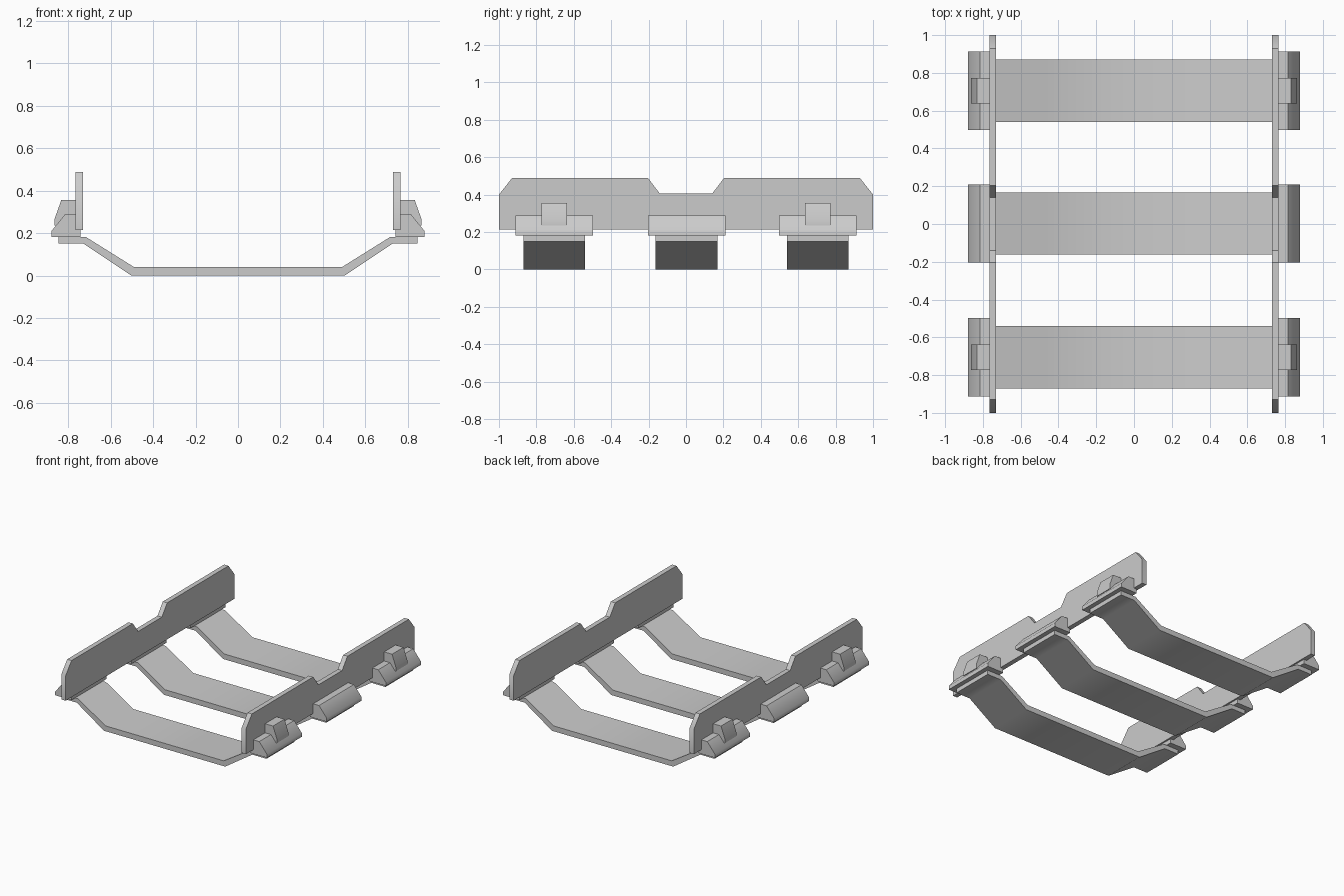
import bpy, bmesh, math

if "Cube" in bpy.data.objects:
    bpy.data.objects.remove(bpy.data.objects["Cube"])


def extrude_profile(name, pts, axis, lo, hi):
    """Extrude a closed profile: axis 'x' takes (y, z) points, axis 'y' takes (x, z)."""
    def place(p, t):
        return (t, p[0], p[1]) if axis == 'x' else (p[0], t, p[1])
    bm = bmesh.new()
    a = [bm.verts.new(place(p, lo)) for p in pts]
    b = [bm.verts.new(place(p, hi)) for p in pts]
    bm.faces.new(a)
    bm.faces.new(b[::-1])
    n = len(pts)
    for i in range(n):
        j = (i + 1) % n
        bm.faces.new((a[i], b[i], b[j], a[j]))
    bmesh.ops.recalc_face_normals(bm, faces=bm.faces)
    mesh = bpy.data.meshes.new(name)
    bm.to_mesh(mesh)
    bm.free()
    obj = bpy.data.objects.new(name, mesh)
    bpy.context.collection.objects.link(obj)
    bpy.ops.object.select_all(action='DESELECT')
    obj.select_set(True)
    bpy.context.view_layer.objects.active = obj
    bpy.ops.object.shade_smooth_by_angle(angle=math.radians(40))
    return obj


def mirrored(half):
    """Complete a symmetric outline from its positive half."""
    return half + [(-u, v) for u, v in reversed(half)]


# Profiles
rail = mirrored([(0.14, 0.405), (0.203, 0.488), (0.93, 0.488), (1.0, 0.40), (1.0, 0.214)])
strap = mirrored([(0.49, 0.04), (0.717, 0.182), (0.845, 0.182), (0.845, 0.15),
                  (0.728, 0.15), (0.503, 0.0)])
# the strap outline is a closed loop: top half-edge first, underside last
strap = strap[:6] + strap[6:]
foot = [(0.742, 0.182), (0.878, 0.182), (0.878, 0.21), (0.815, 0.287), (0.742, 0.287)]
lug = [(0.745, 0.235), (0.863, 0.235), (0.863, 0.268), (0.832, 0.355), (0.745, 0.355)]

# Side rails
for side, s in (("left", -1), ("right", 1)):
    extrude_profile(f"{side}_rail", rail, 'x', s * 0.73, s * 0.766)

# Bent cross straps, with clamp feet and lugs at both ends
for row, y in (("front", -0.705), ("middle", 0.003), ("back", 0.705)):
    extrude_profile(f"{row}_cross_strap", strap, 'y', y - 0.165, y + 0.165)
    for side, s in (("left", -1), ("right", 1)):
        extrude_profile(f"{row}_{side}_clamp_foot", [(s * x, z) for x, z in foot],
                        'y', y - 0.207, y + 0.207)
        if row != "middle":
            extrude_profile(f"{row}_{side}_clamp_lug", [(s * x, z) for x, z in lug],
                            'y', y - 0.068, y + 0.068)
